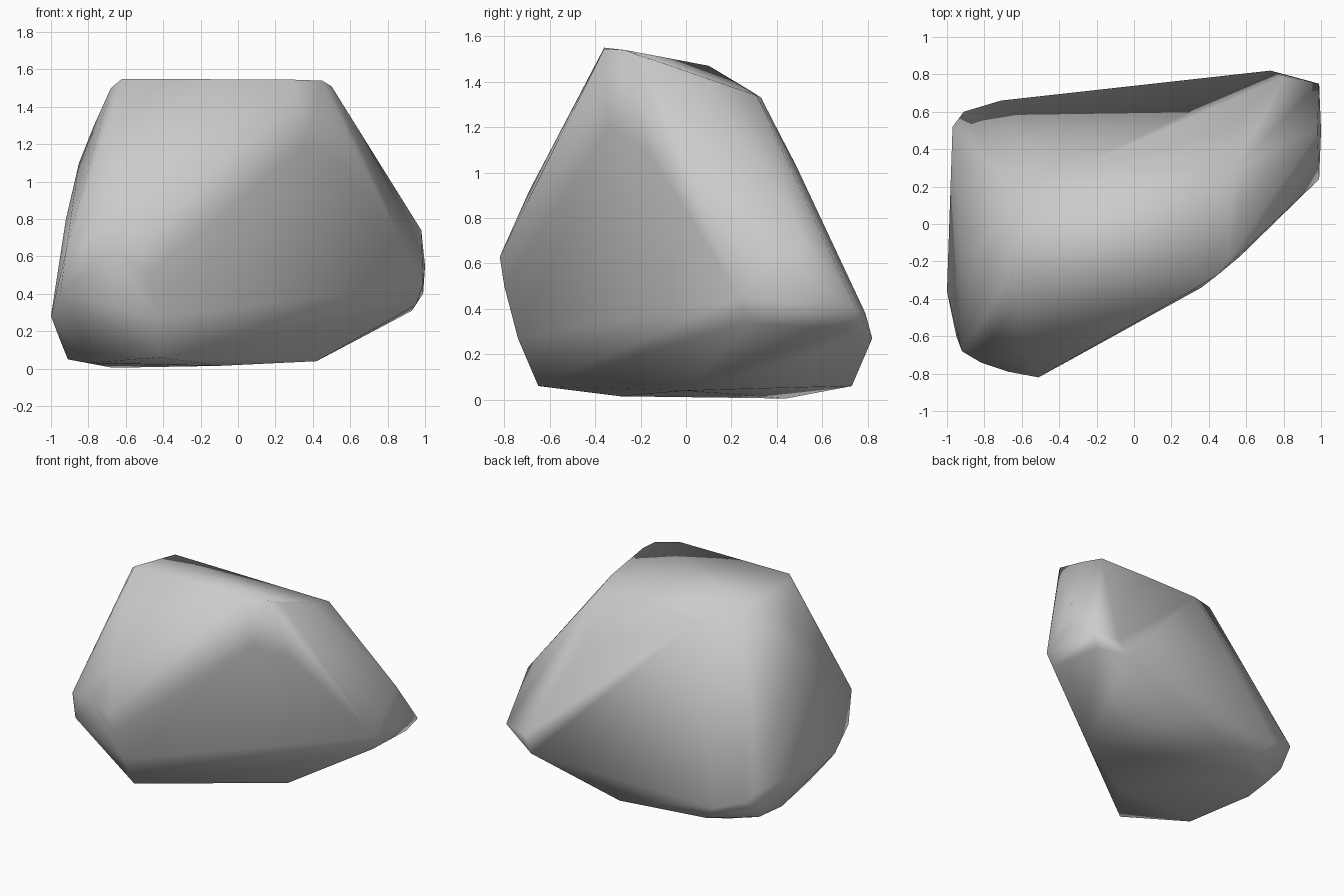
import bpy, bmesh
from mathutils import Vector

# Key corners of the boulder, from the crown down to the base
crown = [(-.62, -.36, 1.55), (.3, -.36, 1.545), (.45, -.27, 1.54), (.5, -.2, 1.51),
         (.56, .1, 1.4), (.55, .31, 1.34), (.1, .33, 1.33), (-.3, .3, 1.35),
         (-.6, .1, 1.47), (-.68, -.3, 1.5)]
shoulder = [(-.6, -.51, 1.25), (-.58, -.69, .92), (-.77, -.2, 1.3), (-.85, -.15, 1.1),
            (-.92, -.15, .8), (.5, .49, 1.02), (.36, -.34, 1.2), (.57, -.17, 1.1)]
waist = [(-.51, -.82, .63), (-.48, -.8, .5), (-.67, -.79, .64), (-.82, -.74, .66),
         (-.92, -.68, .63), (-.95, -.6, .4), (-1, -.36, .28),
         (.99, .24, .45), (.95, .26, .34), (.98, .5, .74), (1, .5, .55), (.99, .75, .4),
         (.93, .7, .31), (.8, .79, .38), (.73, .82, .27), (-.97, .52, .32),
         (-.95, .45, .15), (-.91, .6, .25), (-.71, .66, .18)]
base = [(-.42, -.65, .06), (-.44, -.74, .27), (-.8, -.35, .03), (-.91, .15, .05),
        (-.88, .38, .05), (-.67, .44, .005), (-.1, -.29, .015), (.42, 0, .04),
        (.05, .73, .06), (-.6, .62, .06)]

# Boulder: convex hull of the corners, softly shaded
bm = bmesh.new()
for p in crown + shoulder + waist + base:
    bm.verts.new(p)
bmesh.ops.convex_hull(bm, input=bm.verts)
loose = [v for v in bm.verts if not v.link_faces]
bmesh.ops.delete(bm, geom=loose, context='VERTS')
bmesh.ops.recalc_face_normals(bm, faces=bm.faces)

mesh = bpy.data.meshes.new("boulder")
bm.to_mesh(mesh)
bm.free()
boulder = bpy.data.objects.new("boulder", mesh)
bpy.context.collection.objects.link(boulder)
bpy.context.view_layer.objects.active = boulder
boulder.select_set(True)
bpy.ops.object.shade_smooth()
